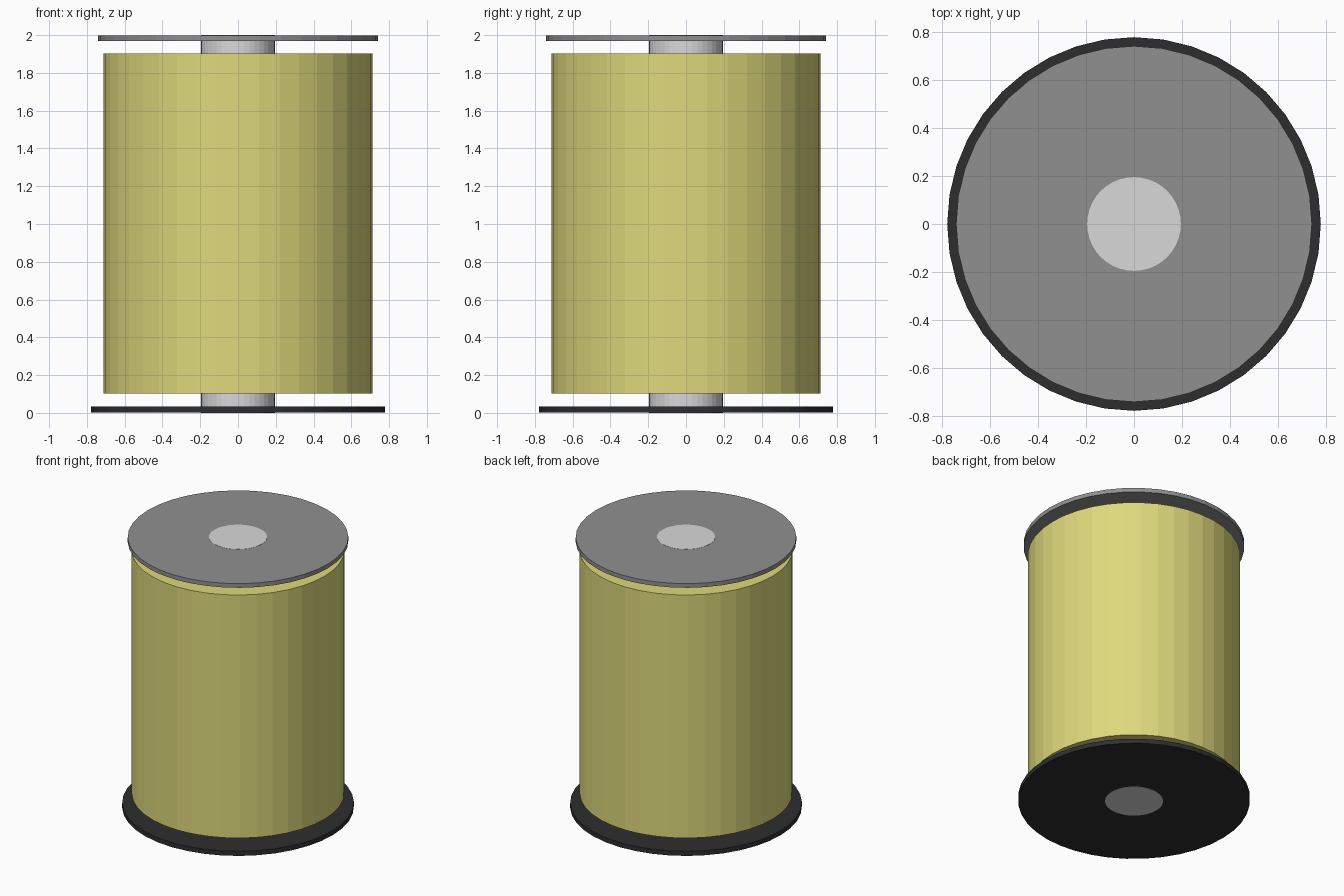
import bpy

if "Cube" in bpy.data.objects:
    bpy.data.objects.remove(bpy.data.objects["Cube"])

SIDES = 40


def material(name, color):
    m = bpy.data.materials.new(name)
    m.diffuse_color = (*color, 1.0)
    m.use_nodes = True
    m.node_tree.nodes["Principled BSDF"].inputs["Base Color"].default_value = m.diffuse_color
    return m


yellow = material("yellow", (0.73, 0.69, 0.20))
grey = material("mid_grey", (0.28, 0.28, 0.28))
silver = material("light_grey", (0.69, 0.69, 0.69))
black = material("near_black", (0.027, 0.027, 0.027))


def cylinder(name, radius, z0, z1, mat):
    """Flat-sided upright cylinder between two heights."""
    bpy.ops.mesh.primitive_cylinder_add(
        vertices=SIDES, radius=radius, depth=z1 - z0,
        location=(0, 0, (z0 + z1) / 2))
    obj = bpy.context.object
    obj.name = name
    obj.data.materials.append(mat)
    return obj


# Flanges, just inside the shaft ends so the shaft caps show
cylinder("bottom_flange", 0.777, 0.001, 0.035, black)
cylinder("top_flange", 0.74, 1.968, 1.999, grey)

# Central shaft running through everything
cylinder("shaft", 0.195, 0.0, 2.0, silver)

# Wound drum between the flanges
cylinder("drum", 0.713, 0.103, 1.902, yellow)
